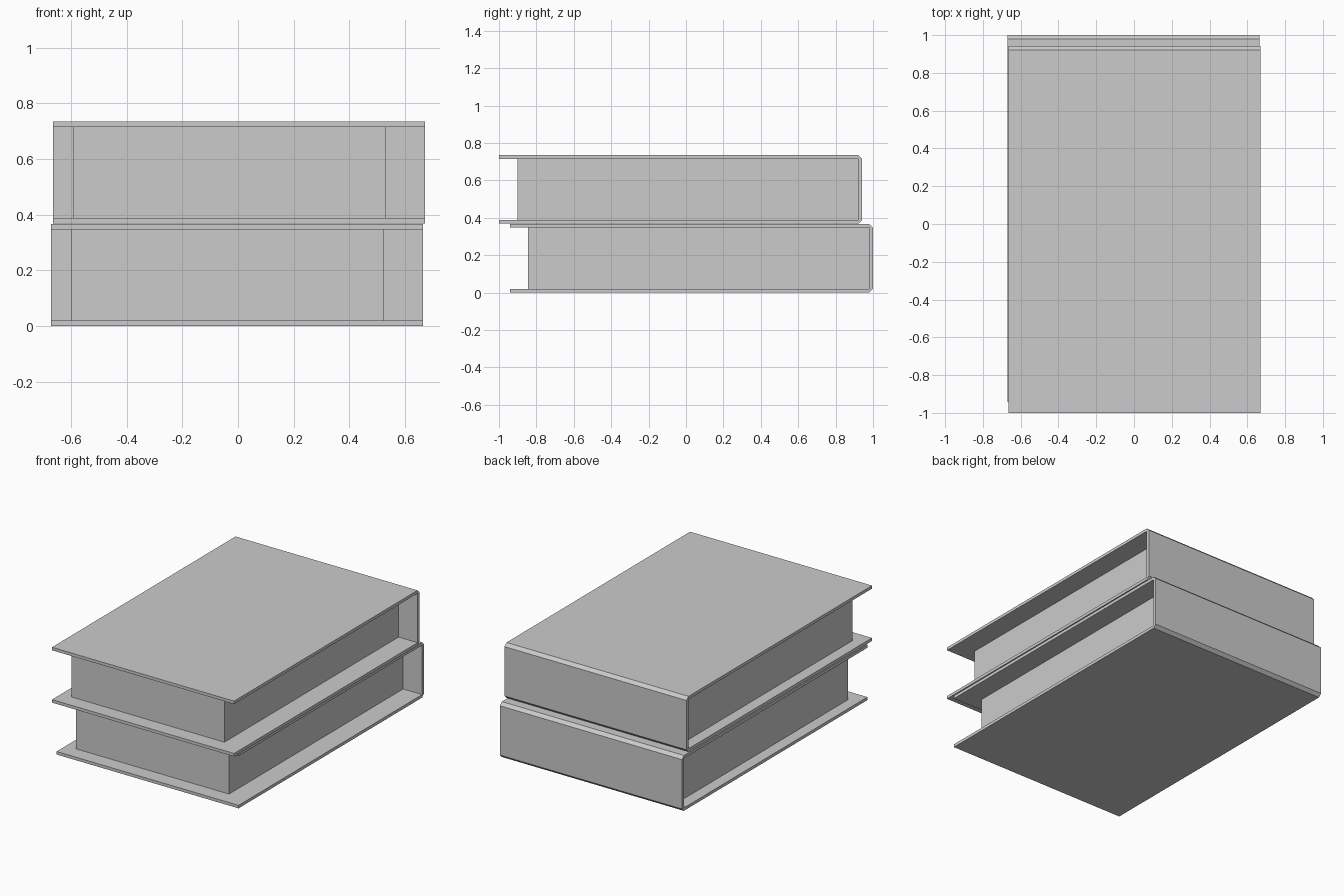
import bpy

# Remove the default cube
cube = bpy.data.objects.get("Cube")
if cube:
    bpy.data.objects.remove(cube, do_unlink=True)

# Single plain grey
GREY = (0.6, 0.6, 0.6, 1.0)
grey = bpy.data.materials.new("plain_grey")
grey.use_nodes = True
grey.diffuse_color = GREY
grey.node_tree.nodes["Principled BSDF"].inputs["Base Color"].default_value = GREY

WIDTH, LENGTH, HEIGHT = 1.335, 1.942, 0.367
BOARD = 0.02      # cover thickness
CHAMFER = 0.02    # cut on the outer spine corners


def extrude_profile(name, profile, x0, x1):
    """Sweep a closed (y, z) outline along x into a flat-faced solid."""
    n = len(profile)
    verts = [(x, y, z) for x in (x0, x1) for y, z in profile]
    faces = [tuple(reversed(range(n))), tuple(range(n, 2 * n))]
    faces += [(i, (i + 1) % n, (i + 1) % n + n, i + n) for i in range(n)]
    mesh = bpy.data.meshes.new(name)
    mesh.from_pydata(verts, [], faces)
    mesh.materials.append(grey)
    obj = bpy.data.objects.new(name, mesh)
    bpy.context.collection.objects.link(obj)
    return obj


def book(prefix, x, y, z):
    """A book whose cover starts at corner (x, y, z), spine towards +y."""
    back, top = y + LENGTH, z + HEIGHT
    inner = back - BOARD
    # Wrap-around cover: bottom board, chamfered spine, top board
    cover = [(y, z), (back - CHAMFER, z), (back, z + CHAMFER),
             (back, top - CHAMFER), (back - CHAMFER, top), (y, top),
             (y, top - BOARD), (inner, top - BOARD),
             (inner, z + BOARD), (y, z + BOARD)]
    extrude_profile(prefix + "_cover", cover, x, x + WIDTH)
    # Page block, set in from the three open edges
    front = y + 0.098
    pages = [(front, z + BOARD), (inner, z + BOARD),
             (inner, top - BOARD), (front, top - BOARD)]
    extrude_profile(prefix + "_pages", pages, x + 0.074, x + WIDTH - 0.139)


book("lower_book", -0.671, -0.942, 0.0)
book("upper_book", -0.664, -1.0, HEIGHT + 0.001)
